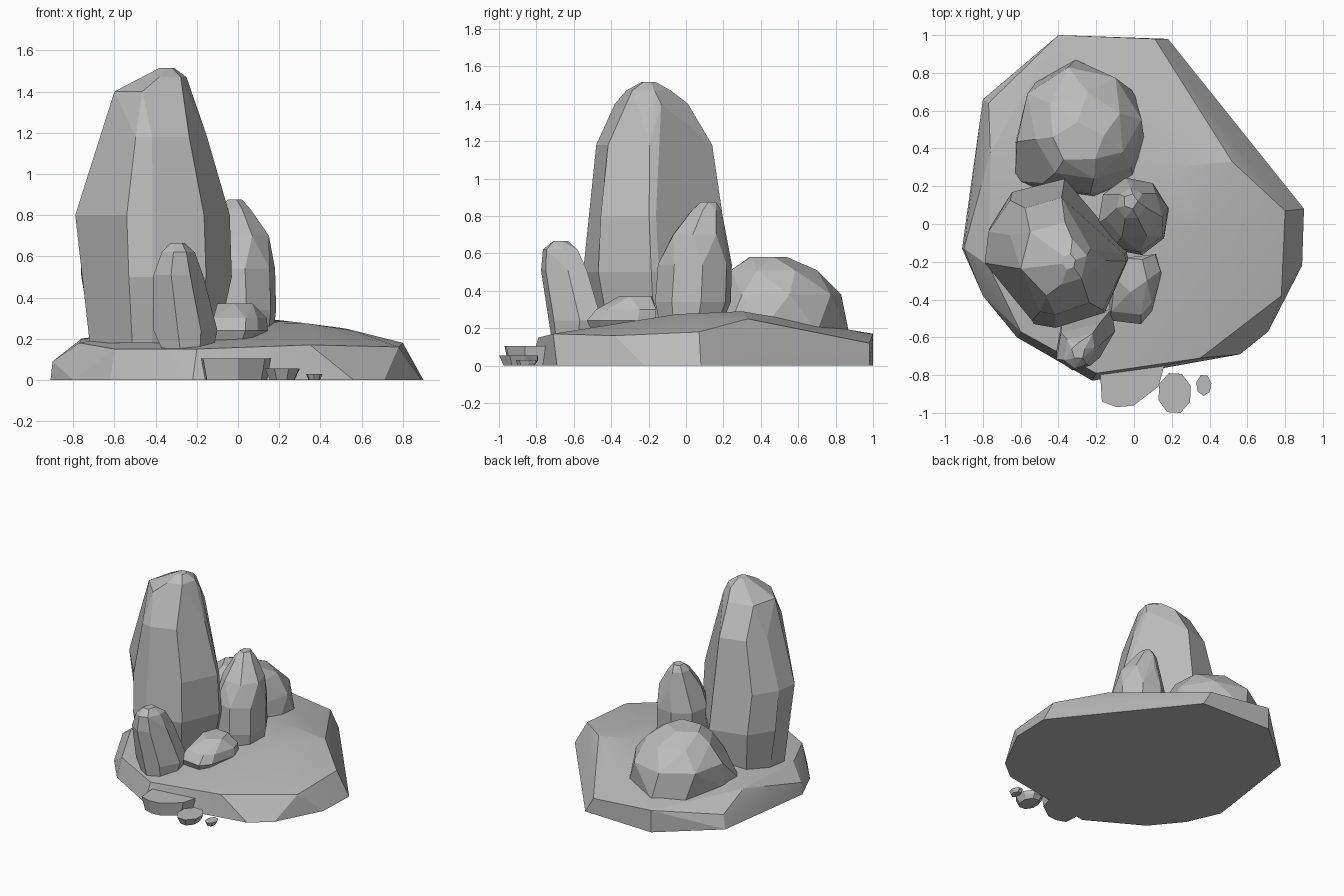
import bpy
import bmesh
import math
from mathutils import Vector

default_cube = bpy.data.objects.get("Cube")
if default_cube:
    bpy.data.objects.remove(default_cube, do_unlink=True)

# One stone colour for the whole group
STONE = (0.5, 0.5, 0.5, 1.0)
stone = bpy.data.materials.new("stone grey")
stone.use_nodes = True
stone.diffuse_color = STONE
shader = stone.node_tree.nodes["Principled BSDF"]
shader.inputs["Base Color"].default_value = STONE
shader.inputs["Roughness"].default_value = 0.9


def hull_object(name, points, merge_angle=4, smooth_angle=None):
    """Wrap points in a convex faceted stone and merge nearly flat facets."""
    bm = bmesh.new()
    for point in points:
        bm.verts.new(point)
    result = bmesh.ops.convex_hull(bm, input=bm.verts)
    loose = set(result["geom_interior"]) | set(result["geom_unused"])
    bmesh.ops.delete(
        bm,
        geom=[item for item in loose if isinstance(item, bmesh.types.BMVert)],
        context="VERTS",
    )
    bmesh.ops.dissolve_limit(
        bm,
        angle_limit=math.radians(merge_angle),
        verts=bm.verts,
        edges=bm.edges,
    )
    bmesh.ops.recalc_face_normals(bm, faces=bm.faces)
    mesh = bpy.data.meshes.new(name)
    bm.to_mesh(mesh)
    bm.free()
    mesh.materials.append(stone)
    obj = bpy.data.objects.new(name, mesh)
    bpy.context.collection.objects.link(obj)
    if smooth_angle:
        bpy.ops.object.select_all(action="DESELECT")
        obj.select_set(True)
        bpy.context.view_layer.objects.active = obj
        bpy.ops.object.shade_smooth_by_angle(angle=math.radians(smooth_angle))
    return obj


def fit_outline(outline, z, left, right, front, back):
    """Stretch a plan outline to the given extents at height z."""
    xs = [point[0] for point in outline]
    ys = [point[1] for point in outline]
    width, depth = max(xs) - min(xs), max(ys) - min(ys)
    return [
        Vector((
            left + (x - min(xs)) / width * (right - left),
            front + (y - min(ys)) / depth * (back - front),
            z,
        ))
        for x, y in outline
    ]


def polygon(sides, turn):
    """Regular plan outline, turned by a number of degrees."""
    angles = [math.radians(turn) + math.tau * i / sides for i in range(sides)]
    return [(math.cos(angle), math.sin(angle)) for angle in angles]


def rock(name, levels, merge_angle=4):
    """Stack fitted outlines: each level is (outline, z, left, right, front, back)."""
    points = [point for level in levels for point in fit_outline(*level)]
    return hull_object(name, points, merge_angle)


# Ground slab: footprint, bevelled rim and a gentle crown
footprint = [
    (-.4, 1), (.18, .98), (.9, .08), (.89, -.22), (.71, -.57), (.56, -.69),
    (-.22, -.83), (-.62, -.6), (-.8, -.38), (-.91, -.13), (-.8, .66),
]
rim = [
    (-.4, 1, .17), (.11, .98, .12), (.52, .33, .25), (.8, .07, .18),
    (.78, -.38, .16), (.35, -.71, .17), (-.2, -.79, .15), (-.6, -.57, .15),
    (-.9, -.13, .09), (-.77, -.22, .18), (-.76, .38, .2), (-.77, .64, .1),
]
crown = [(.2, .3, .29), (-.2, .32, .285), (.33, -.05, .275), (.56, .02, .24)]
hull_object(
    "ground_slab",
    [(x, y, 0) for x, y in footprint] + rim + crown,
    merge_angle=3,
    smooth_angle=14,
)

# Tall standing stone with a ridge near its front
tall_plan = [
    (-.37, .23), (-.31, .17), (-.03, -.15), (-.02, -.19), (-.15, -.47),
    (-.42, -.55), (-.54, -.53), (-.8, -.2), (-.78, -.02), (-.66, .16),
]
cap = polygon(6, 15)
rock("tall_stone", [
    (tall_plan, .18, -.72, -.1, -.48, .19),
    (tall_plan, .5, -.78, -.03, -.55, .24),
    (tall_plan, .8, -.79, -.04, -.53, .19),
    (tall_plan, 1.18, -.67, -.15, -.48, .14),
    (cap, 1.4, -.6, -.23, -.38, .01),
    (cap, 1.47, -.46, -.25, -.32, -.08),
    (cap, 1.515, -.38, -.31, -.24, -.16),
], merge_angle=9)

# Broad boulder at the back
boulder_plan = [
    (-.31, .87), (0, .7), (.06, .4), (0, .22), (-.2, .14),
    (-.55, .19), (-.63, .23), (-.63, .42), (-.52, .75),
]
rock("back_boulder", [
    (boulder_plan, .18, -.63, .06, .14, .87),
    (polygon(8, 10), .38, -.62, .04, .16, .83),
    (polygon(7, 30), .51, -.52, -.06, .24, .7),
    (polygon(5, 20), .58, -.43, -.16, .34, .54),
], merge_angle=6)

# Upright stone beside the tall one
octagon, heptagon = polygon(8, 12), polygon(7, 40)
rock("middle_stone", [
    (octagon, .22, -.15, .17, -.14, .19),
    (octagon, .34, -.18, .185, -.165, .24),
    (octagon, .54, -.19, .18, -.15, .245),
    (heptagon, .7, -.15, .15, -.07, .215),
    (heptagon, .83, -.09, .06, .03, .19),
    (polygon(5, 0), .875, -.05, .02, .08, .16),
], merge_angle=7)

# Leaning stone at the front
front_plan = [
    (-.38, -.53), (-.41, -.7), (-.3, -.77), (-.18, -.74), (-.1, -.6), (-.12, -.48),
]
rock("front_stone", [
    (front_plan, .15, -.37, -.12, -.72, -.48),
    (front_plan, .24, -.41, -.1, -.735, -.45),
    (front_plan, .51, -.41, -.17, -.775, -.53),
    (front_plan, .62, -.37, -.21, -.765, -.58),
    (polygon(5, 20), .665, -.33, -.26, -.71, -.63),
], merge_angle=6)

# Low stone lying between the others
low_plan = [
    (.12, -.15), (.15, -.25), (.1, -.45), (.04, -.52), (-.13, -.5), (-.13, -.2),
]
rock("low_stone", [
    (low_plan, .18, -.12, .1, -.5, -.17),
    (low_plan, .24, -.13, .145, -.53, -.16),
    (low_plan, .3, -.12, .14, -.48, -.16),
    (polygon(5, 50), .37, -.1, .07, -.36, -.18),
], merge_angle=6)

# Flat stepping stones, wider at the top, shrinking away from the slab
step_plan = [
    (-.18, -.78), (-.17, -.94), (-.09, -.97), (0, -.96),
    (.13, -.86), (.16, -.75), (-.02, -.74),
]
steps = [
    ("large_step", step_plan, .105, (-.18, .16, -.97, -.74), .02),
    ("medium_step", polygon(8, 20), .055, (.13, .3, -1, -.79), .025),
    ("small_step", polygon(7, 10), .03, (.33, .41, -.91, -.8), .012),
]
for name, plan, top, (left, right, front, back), inset in steps:
    rock(name, [
        (plan, 0, left + inset, right - inset, front + inset, back - inset),
        (plan, top / 2, left + inset / 2, right - inset / 2, front + inset / 2, back),
        (plan, top, left, right, front, back),
    ])
